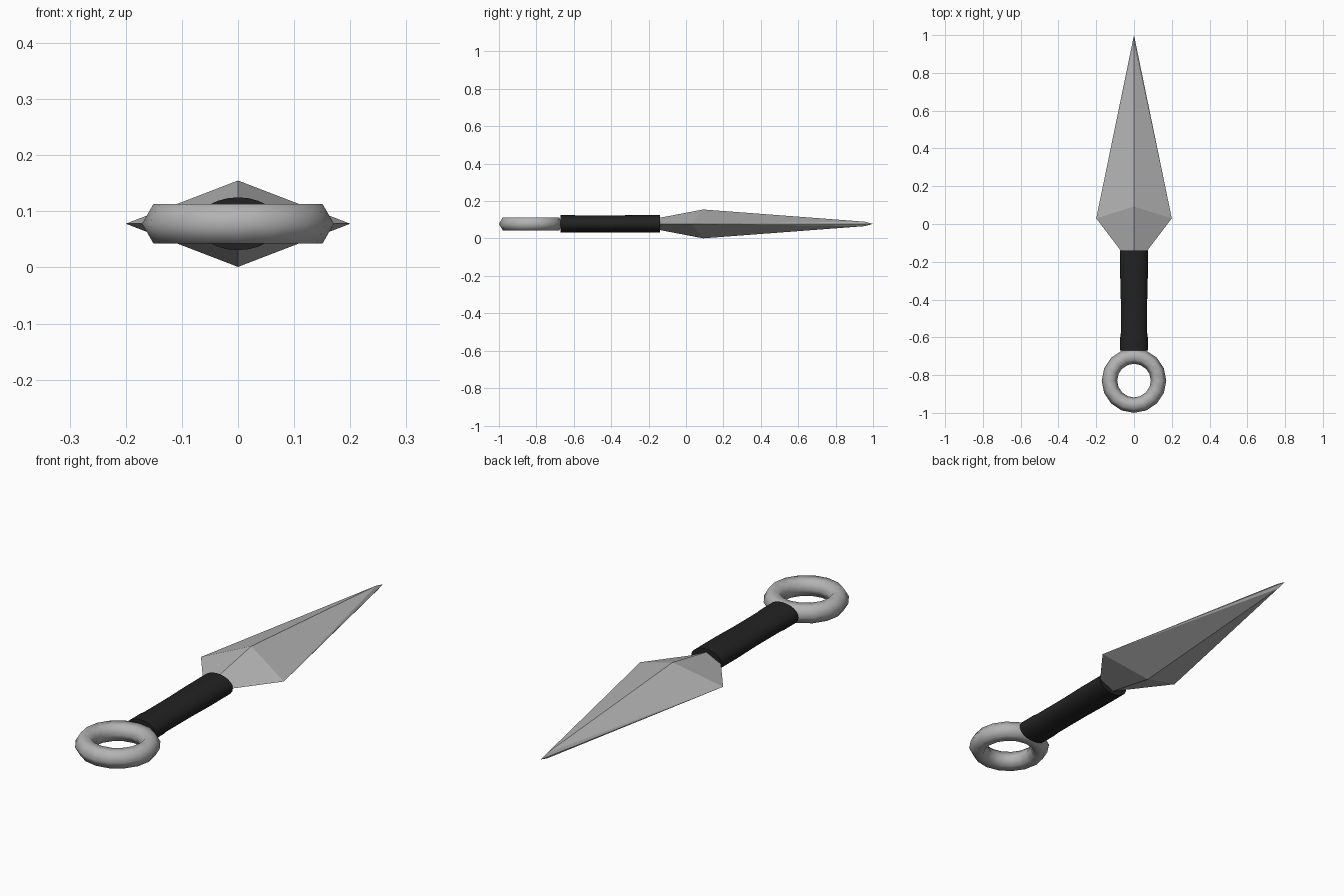
import bpy, math
from mathutils import Vector

if "Cube" in bpy.data.objects:
    bpy.data.objects.remove(bpy.data.objects["Cube"])

ZC = 0.078  # height of the centre line


def material(name, value):
    m = bpy.data.materials.new(name)
    m.diffuse_color = (value, value, value, 1)
    m.use_nodes = True
    m.node_tree.nodes["Principled BSDF"].inputs["Base Color"].default_value = m.diffuse_color
    return m


steel = material("grey steel", 0.45)
wrap = material("black wrap", 0.016)


def add(name, verts, faces, mat, smooth=None):
    me = bpy.data.meshes.new(name)
    me.from_pydata(verts, [], faces)
    me.materials.append(mat)
    ob = bpy.data.objects.new(name, me)
    bpy.context.collection.objects.link(ob)
    bpy.ops.object.select_all(action='DESELECT')
    ob.select_set(True)
    bpy.context.view_layer.objects.active = ob
    bpy.ops.object.mode_set(mode='EDIT')
    bpy.ops.mesh.select_all(action='SELECT')
    bpy.ops.mesh.normals_make_consistent(inside=False)
    bpy.ops.object.mode_set(mode='OBJECT')
    if smooth:
        bpy.ops.object.shade_smooth_by_angle(angle=math.radians(smooth))
    return ob


# Blade: four-sided, ridge above and below, edges left and right
verts = [(0, 1.0, ZC)]
faces = []
for sx in (1, -1):
    verts += [(sx * 0.2, 0.03, ZC), (sx * 0.067, -0.145, ZC)]        # 1,2 / 3,4
for sz in (1, -1):
    verts += [(0, 0.955, ZC + sz * 0.012), (0, 0.092, ZC + sz * 0.077),
              (0, -0.145, ZC + sz * 0.032)]                          # 5,6,7 / 8,9,10
for side in (1, 3):
    for r in (5, 8):
        faces += [(0, r, side), (r, r + 1, side), (r + 1, r + 2, side + 1, side)]
faces.append((2, 7, 4, 10))
add("blade", verts, faces, steel)

# Grip: oval tube, slightly pinched between its ends
N = 24
rows = [(-0.67, 1.0), (-0.60, 1.0), (-0.58, 0.96), (-0.40, 0.96), (-0.28, 1.0), (-0.14, 1.0)]
verts = [(0.073 * s * math.cos(2 * math.pi * i / N), y,
          ZC + 0.047 * s * math.sin(2 * math.pi * i / N))
         for y, s in rows for i in range(N)]
faces = [(r * N + i, r * N + (i + 1) % N, (r + 1) * N + (i + 1) % N, (r + 1) * N + i)
         for r in range(len(rows) - 1) for i in range(N)]
faces += [tuple(range(N)), tuple(range((len(rows) - 1) * N, len(rows) * N))]
add("grip", verts, faces, wrap, 40)

# Pommel ring: hexagonal section, smooth shaded
bpy.ops.mesh.primitive_torus_add(major_segments=16, minor_segments=6,
                                 major_radius=0.13, minor_radius=0.041,
                                 location=(0, -0.829, ZC))
ring = bpy.context.object
ring.name = "pommel_ring"
ring.data.materials.append(steel)
bpy.ops.object.shade_smooth()
